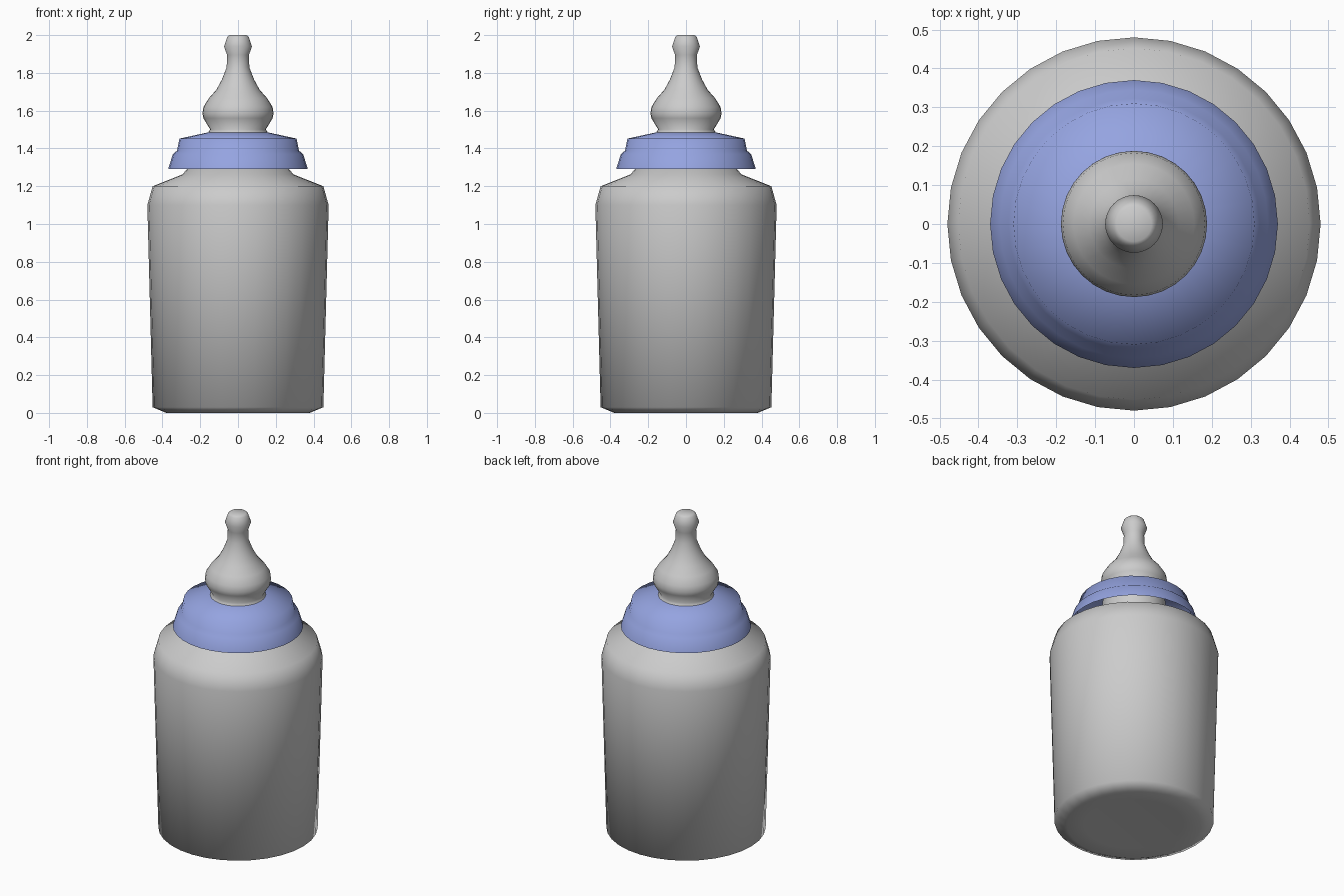
import bpy, bmesh
from math import cos, sin, tau, radians

if "Cube" in bpy.data.objects:
    bpy.data.objects.remove(bpy.data.objects["Cube"])

SIDES = 32


def lathe(name, profile, color=None):
    """Revolve an (r, z) profile about z; r = 0 closes the end with a fan."""
    bm = bmesh.new()
    rings = []
    for r, z in profile:
        if r == 0:
            rings.append([bm.verts.new((0, 0, z))] * SIDES)
        else:
            rings.append([bm.verts.new((r * cos(tau * i / SIDES), r * sin(tau * i / SIDES), z))
                          for i in range(SIDES)])
    for a, b in zip(rings, rings[1:]):
        for i in range(SIDES):
            j = (i + 1) % SIDES
            bm.faces.new(list(dict.fromkeys((a[i], a[j], b[j], b[i]))))
    me = bpy.data.meshes.new(name)
    bm.to_mesh(me)
    bm.free()
    ob = bpy.data.objects.new(name, me)
    bpy.context.collection.objects.link(ob)
    if color:
        mat = bpy.data.materials.new(name + "_colour")
        mat.diffuse_color = color
        mat.use_nodes = True
        mat.node_tree.nodes["Principled BSDF"].inputs["Base Color"].default_value = mat.diffuse_color
        me.materials.append(mat)
    bpy.ops.object.select_all(action='DESELECT')
    ob.select_set(True)
    bpy.context.view_layer.objects.active = ob
    bpy.ops.object.shade_smooth_by_angle(angle=radians(75))
    return ob


# Bottle body with rounded shoulder and a narrow neck hidden under the cap
lathe("bottle", [(0, 0.01), (0.28, 0.005), (0.38, 0), (0.452, 0.03), (0.48, 1.1),
                 (0.452, 1.2), (0.295, 1.262), (0.27, 1.29), (0.18, 1.305), (0.18, 1.45)])

# Screw cap: thin stepped collar, open underneath
lathe("screw_cap", [(0.37, 1.29), (0.345, 1.37), (0.323, 1.388), (0.31, 1.452), (0.145, 1.488)],
      (0.30, 0.37, 0.75, 1))

# Teat with rounded bulb and narrow tip
lathe("teat", [(0.18, 1.45), (0.158, 1.485), (0.147, 1.50), (0.183, 1.56), (0.188, 1.585),
               (0.183, 1.62), (0.155, 1.665), (0.115, 1.71), (0.085, 1.765), (0.06, 1.83),
               (0.058, 1.895), (0.074, 1.94), (0.057, 1.99), (0.045, 2.0), (0, 2.0)])
